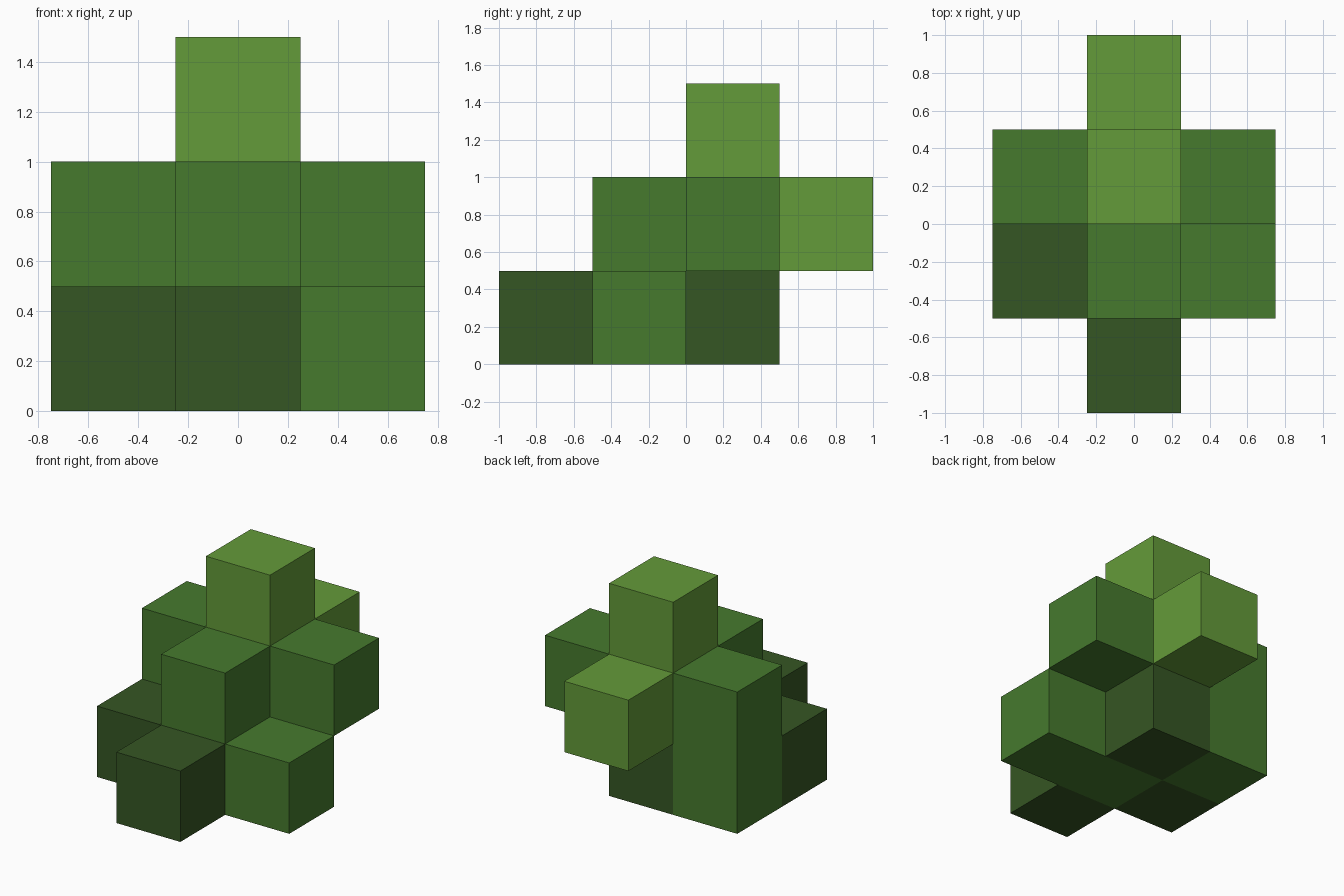
import bpy
import bmesh
from mathutils import Vector

if "Cube" in bpy.data.objects:
    bpy.data.objects.remove(bpy.data.objects["Cube"])

S = 0.5  # block edge length


def material(name, rgb):
    m = bpy.data.materials.new(name)
    m.diffuse_color = (*rgb, 1.0)
    m.use_nodes = True
    m.node_tree.nodes["Principled BSDF"].inputs["Base Color"].default_value = m.diffuse_color
    return m


mats = [
    material("dark green", (0.036, 0.093, 0.017)),
    material("mid green", (0.061, 0.195, 0.027)),
    material("light green", (0.127, 0.328, 0.041)),
]
DARK, MID, LIGHT = range(3)

# Block cells: (column x, row y, layer z) -> colour
cells = {
    # bottom layer
    (0, -2, 0): DARK, (-1, -1, 0): DARK, (0, 0, 0): DARK,
    (0, -1, 0): MID, (1, -1, 0): MID, (-1, 0, 0): MID,
    # middle layer
    (0, -1, 1): MID, (-1, 0, 1): MID, (1, 0, 1): MID,
    (0, 0, 1): MID, (0, 1, 1): LIGHT,
    # top block
    (0, 0, 2): LIGHT,
}

# Foliage: one outer skin, with a face only where a block has no neighbour
bm = bmesh.new()
for cell, colour in cells.items():
    centre = Vector((cell[0], cell[1] + 0.5, cell[2] + 0.5)) * S
    for axis in range(3):
        for sign in (-1, 1):
            n = Vector((0, 0, 0))
            n[axis] = sign
            if tuple(c + int(d) for c, d in zip(cell, n)) in cells:
                continue
            u = Vector((0, 0, 0))
            u[(axis + 1) % 3] = 1
            v = n.cross(u)
            corners = [(-1, -1), (1, -1), (1, 1), (-1, 1)]
            face = bm.faces.new([bm.verts.new(centre + (n + a * u + b * v) * S / 2)
                                 for a, b in corners])
            face.material_index = colour
bmesh.ops.remove_doubles(bm, verts=bm.verts, dist=1e-4)

mesh = bpy.data.meshes.new("block_foliage")
bm.to_mesh(mesh)
bm.free()
for m in mats:
    mesh.materials.append(m)
foliage = bpy.data.objects.new("block_foliage", mesh)
bpy.context.collection.objects.link(foliage)
